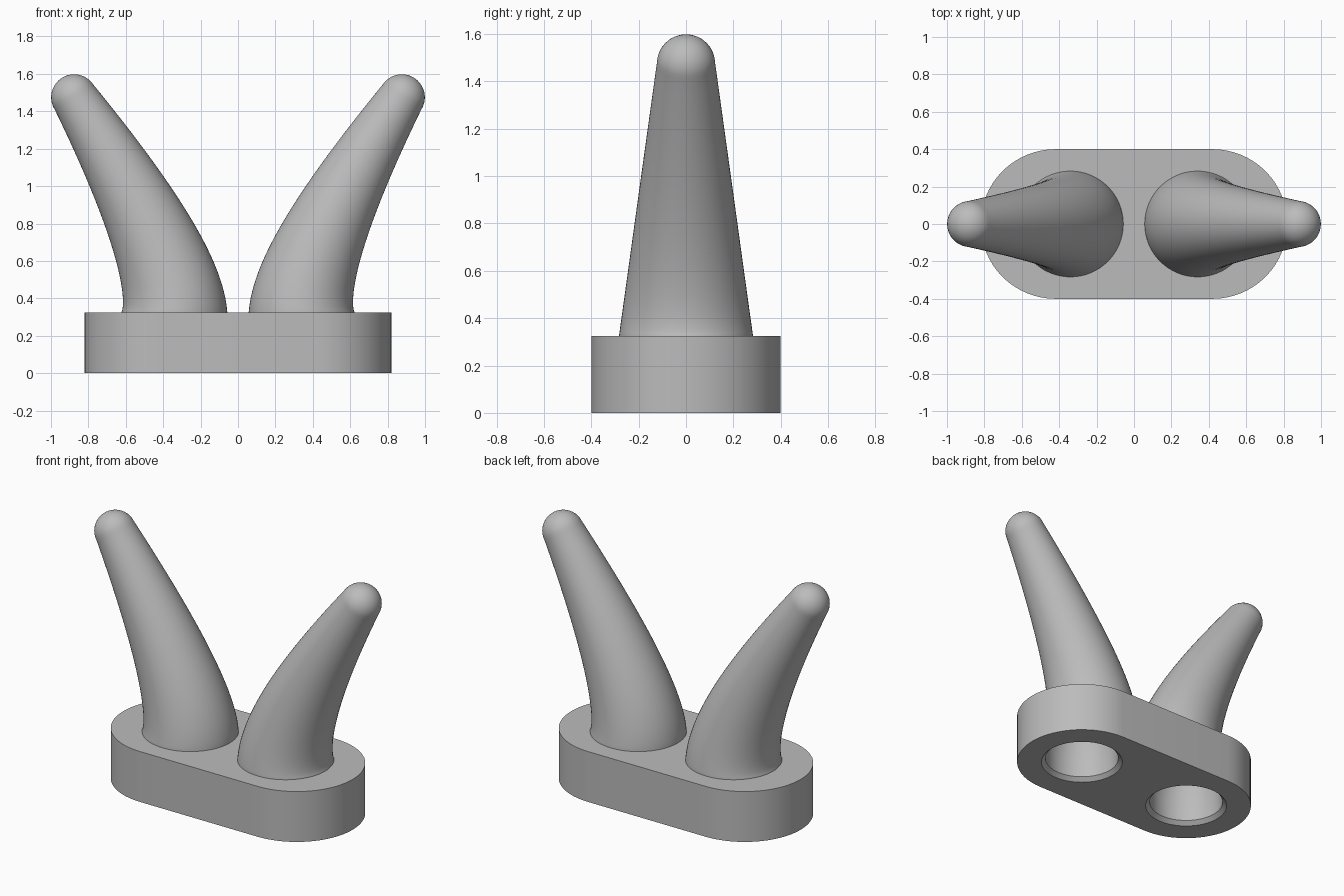
import bpy, bmesh, math
from mathutils import Vector

cube = bpy.data.objects.get("Cube")
if cube:
    bpy.data.objects.remove(cube, do_unlink=True)

grey = bpy.data.materials.new("plain_grey")
grey.use_nodes = True
colour = (0.5, 0.5, 0.5, 1)
grey.diffuse_color = colour
grey.node_tree.nodes["Principled BSDF"].inputs["Base Color"].default_value = colour

BASE_TOP = 0.325
ARC_X = 0.42
SIDES = 64


def finish(name, bm, smooth=True):
    bmesh.ops.recalc_face_normals(bm, faces=bm.faces)
    mesh = bpy.data.meshes.new(name)
    bm.to_mesh(mesh)
    bm.free()
    mesh.materials.append(grey)
    obj = bpy.data.objects.new(name, mesh)
    bpy.context.collection.objects.link(obj)
    if smooth:
        shade(obj)
    return obj


def shade(obj):
    bpy.ops.object.select_all(action="DESELECT")
    obj.select_set(True)
    bpy.context.view_layer.objects.active = obj
    bpy.ops.object.shade_smooth_by_angle(angle=math.radians(30))


def loft(bm, rings):
    """Skin rings given as (centre, axis, radius); axes lie in the xz plane."""
    loops = []
    for centre, axis, radius in rings:
        across = Vector((axis.z, 0, -axis.x))
        loops.append([bm.verts.new(centre + radius * (
            across * math.cos(math.tau * i / SIDES)
            + Vector((0, math.sin(math.tau * i / SIDES), 0))))
            for i in range(SIDES)])
    for low, high in zip(loops, loops[1:]):
        for i in range(SIDES):
            j = (i + 1) % SIDES
            bm.faces.new((low[i], low[j], high[j], high[i]))
    bm.faces.new(loops[0])
    bm.faces.new(loops[-1])


# Stadium-shaped base
bm = bmesh.new()
outline = []
for side in (1, -1):
    for i in range(SIDES // 2 + 1):
        a = math.pi * i / (SIDES // 2) - math.pi / 2
        outline.append(bm.verts.new((side * (ARC_X + 0.4 * math.cos(a)),
                                     side * 0.4 * math.sin(a), 0)))
bottom = bm.faces.new(outline)
top = bmesh.ops.extrude_face_region(bm, geom=[bottom])
bmesh.ops.translate(bm, vec=(0, 0, BASE_TOP),
                    verts=[v for v in top["geom"] if isinstance(v, bmesh.types.BMVert)])
base = finish("base", bm, smooth=False)

# Round sockets with a chamfered mouth, cut in the underside
UP = Vector((0, 0, 1))
socket_profile = [(0.275, -0.025), (0.225, 0.025), (0.225, 0.155), (0.19, 0.3)]
for side, label in ((1, "left"), (-1, "right")):
    bm = bmesh.new()
    loft(bm, [(Vector((side * ARC_X, 0, z)), UP, r) for r, z in socket_profile])
    cutter = finish(label + "_socket_cutter", bm, smooth=False)
    cutter.hide_render = True
    cutter.hide_set(True)
    cut = base.modifiers.new(label + "_socket", "BOOLEAN")
    cut.object = cutter
    cut.solver = "EXACT"
    bpy.context.view_layer.objects.active = base
    bpy.ops.object.modifier_apply(modifier=cut.name)
    bpy.data.objects.remove(cutter, do_unlink=True)
shade(base)

# Curved tapering horns with rounded tips
STEPS, CAP = 28, 10
R_ROOT, R_TIP = 0.283, 0.123
for side, label in ((1, "left"), (-1, "right")):
    p0 = Vector((side * 0.34, 0, BASE_TOP))
    p1 = Vector((side * 0.34, 0, 0.64))
    p2 = Vector((side * 0.876, 0, 1.475))
    rings = [(p0 - UP * 0.015, UP, R_ROOT)]
    for i in range(STEPS + 1):
        t = i / STEPS
        centre = p0 * (1 - t) ** 2 + p1 * 2 * t * (1 - t) + p2 * t * t
        axis = ((p1 - p0) * (1 - t) + (p2 - p1) * t).normalized()
        height = (centre.z - p0.z) / (p2.z - p0.z)
        rings.append((centre, axis, R_ROOT + (R_TIP - R_ROOT) * height))
    for i in range(1, CAP):
        a = math.pi / 2 * i / CAP
        rings.append((p2 + axis * R_TIP * math.sin(a), axis, R_TIP * math.cos(a)))
    rings.append((p2 + axis * R_TIP, axis, 0.002))
    bm = bmesh.new()
    loft(bm, rings)
    finish(label + "_horn", bm)
